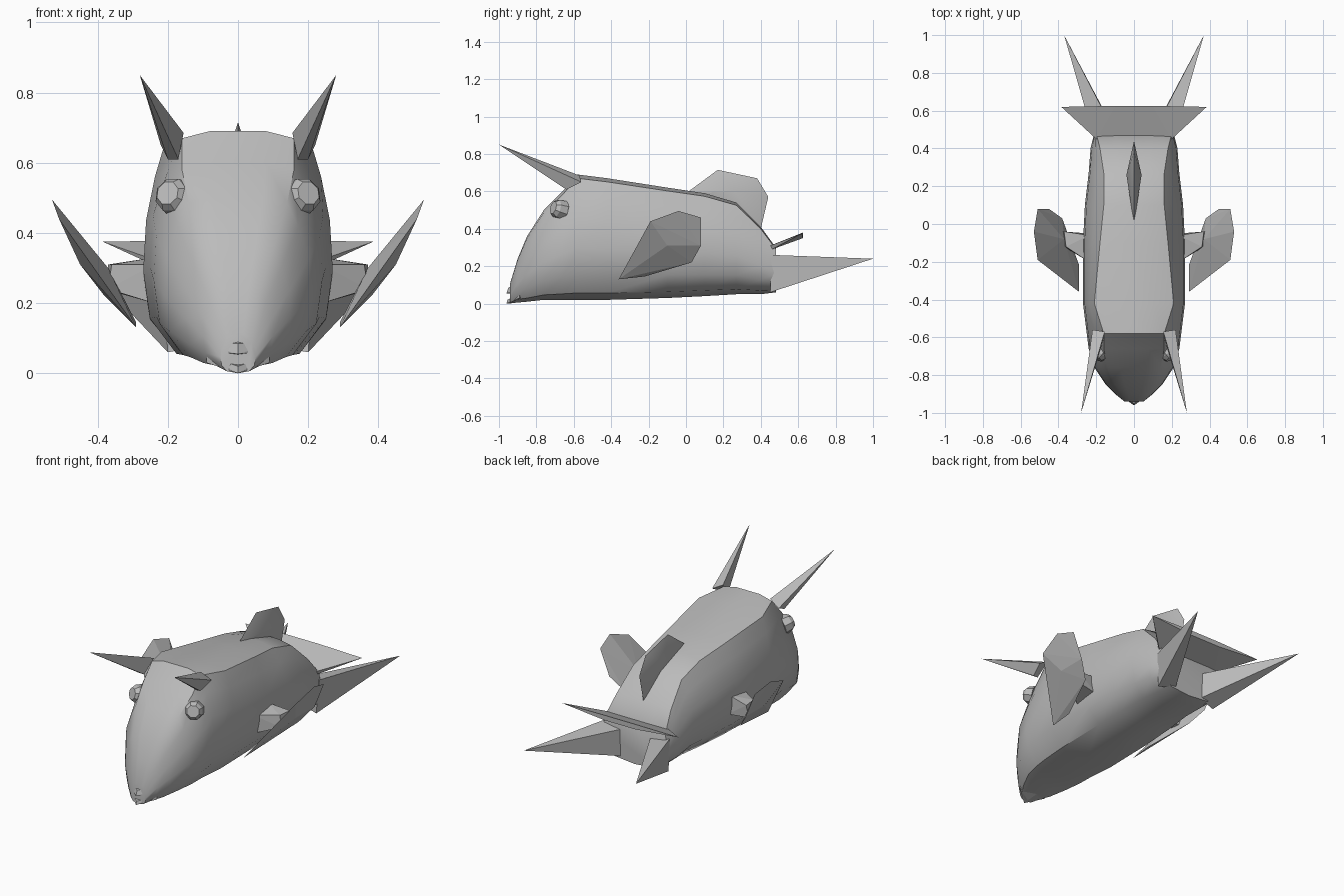
import bpy
import bmesh
from math import radians, sin, cos, tau
from mathutils import Vector

default_cube = bpy.data.objects.get("Cube")
if default_cube:
    bpy.data.objects.remove(default_cube, do_unlink=True)

# Single flat skin colour
skin = bpy.data.materials.new("plain_grey")
skin.use_nodes = True
skin_colour = (0.5, 0.5, 0.5, 1.0)
skin.diffuse_color = skin_colour
skin.node_tree.nodes["Principled BSDF"].inputs["Base Color"].default_value = skin_colour


def finish(bm, name, smooth_angle=None):
    """Turn a bmesh into a named object with the skin material."""
    bmesh.ops.recalc_face_normals(bm, faces=bm.faces)
    mesh = bpy.data.meshes.new(name)
    bm.to_mesh(mesh)
    bm.free()
    mesh.materials.append(skin)
    obj = bpy.data.objects.new(name, mesh)
    bpy.context.collection.objects.link(obj)
    if smooth_angle:
        bpy.ops.object.select_all(action="DESELECT")
        obj.select_set(True)
        bpy.context.view_layer.objects.active = obj
        bpy.ops.object.shade_smooth_by_angle(angle=radians(smooth_angle))
    return obj


def hull(name, points, smooth_angle=None):
    """Faceted solid wrapped around a few corner points."""
    bm = bmesh.new()
    for point in points:
        bm.verts.new(point)
    result = bmesh.ops.convex_hull(bm, input=bm.verts)
    loose = [v for v in result["geom_interior"] if isinstance(v, bmesh.types.BMVert)]
    bmesh.ops.delete(bm, geom=loose, context="VERTS")
    return finish(bm, name, smooth_angle)


def hull_pair(name, points, smooth_angle=None):
    """The same solid on the left (+x) and right (-x) sides."""
    for side, sign in (("left", 1), ("right", -1)):
        mirrored = [(sign * x, y, z) for x, y, z in points]
        hull(f"{side}_{name}", mirrored, smooth_angle)


def half_section(bottom, top, width, ridge):
    """Half of a body slice, from belly centre to back centre."""
    height = top - bottom
    shape = [
        (0, 0),
        (width * 0.65, 0.055),
        (width * 0.93, 0.21),
        (width, 0.42),
        (width * 0.97, 0.64),
        (ridge * 0.55 + width * 0.45, 0.83),
        (ridge, 0.97),
        (ridge * 0.5, 1.0),
        (0, 1.0),
    ]
    return [(x, bottom + height * f) for x, f in shape]


# Body lofted through slices: y, belly z, back z, half width, ridge half width
slices = [
    (-0.94, 0.0, 0.11, 0.05, 0.03),
    (-0.9, 0.01, 0.24, 0.1, 0.06),
    (-0.85, 0.01, 0.36, 0.15, 0.1),
    (-0.76, 0.02, 0.5, 0.21, 0.14),
    (-0.66, 0.02, 0.6, 0.24, 0.16),
    (-0.58, 0.02, 0.69, 0.25, 0.16),
    (-0.42, 0.02, 0.67, 0.27, 0.21),
    (-0.1, 0.03, 0.62, 0.27, 0.18),
    (0.1, 0.04, 0.59, 0.26, 0.16),
    (0.27, 0.05, 0.54, 0.24, 0.16),
    (0.4, 0.05, 0.41, 0.23, 0.18),
    (0.48, 0.06, 0.3, 0.21, 0.2),
]
bm = bmesh.new()
rings = []
for y, *sizes in slices:
    half = half_section(*sizes)
    loop = half + [(-x, z) for x, z in reversed(half[1:-1])]
    rings.append([bm.verts.new((x, y, z)) for x, z in loop])
count = len(rings[0])
for front, back in zip(rings, rings[1:]):
    for i in range(count):
        j = (i + 1) % count
        bm.faces.new((front[i], front[j], back[j], back[i]))
bm.faces.new(rings[0])
bm.faces.new(rings[-1])
finish(bm, "body", 40)

# Horns over the eyes
hull_pair("horn", [
    (0.155, -0.57, 0.685), (0.17, -0.64, 0.61), (0.2, -0.64, 0.61),
    (0.22, -0.56, 0.65), (0.28, -1.0, 0.85),
])

# Long spikes trailing from the lower rear corners
hull_pair("rear_spike", [
    (0.09, 0.47, 0.08), (0.2, 0.45, 0.06), (0.215, 0.46, 0.26),
    (0.1, 0.48, 0.24), (0.2, 0.53, 0.24), (0.37, 1.0, 0.24),
])

# Upright dorsal fin, thickest in the middle
hull("dorsal_fin", [
    (0, 0, 0.59), (0, 0.17, 0.715), (0, 0.38, 0.67), (0, 0.44, 0.57),
    (0, 0.4, 0.4), (0.04, 0.26, 0.6), (-0.04, 0.26, 0.6), (0, 0.1, 0.55),
], 25)

# Flat spreading tail fin
hull("tail_fin", [
    (sign * x, y, z) for sign in (1, -1) for x, y, z in (
        (0.2, 0.45, 0.31), (0.2, 0.46, 0.29), (0.385, 0.62, 0.375),
        (0.1, 0.625, 0.38), (0.1, 0.625, 0.35),
    )
])

# Side fins with a short root joining each to the body
hull_pair("pectoral_fin", [
    (0.29, -0.36, 0.13), (0.51, -0.19, 0.44), (0.53, -0.04, 0.495),
    (0.51, 0.08, 0.46), (0.45, 0.08, 0.31), (0.38, 0.03, 0.22),
    (0.29, -0.22, 0.145), (0.37, -0.08, 0.3), (0.45, -0.1, 0.31),
])
hull_pair("pectoral_root", [
    (0.24, -0.06, 0.33), (0.24, -0.2, 0.31), (0.24, -0.2, 0.2),
    (0.24, -0.05, 0.22), (0.37, -0.04, 0.31), (0.36, -0.12, 0.31),
    (0.37, -0.12, 0.24), (0.38, -0.04, 0.24),
])

# Eyes: low eight-sided bumps facing forward and outward
facing = Vector((0.45, -0.85, 0.25)).normalized()
across = facing.cross(Vector((0, 0, 1))).normalized()
upward = across.cross(facing)
eye_centre = Vector((0.185, -0.68, 0.505))
eye_points = []
for depth, radius in ((-0.03, 0.055), (0.015, 0.05), (0.035, 0.035)):
    for step in range(8):
        turn = tau * (step + 0.5) / 8
        rim = across * cos(turn) + upward * sin(turn)
        eye_points.append(tuple(eye_centre + facing * depth + rim * radius))
hull_pair("eye", eye_points)

# Lips forming a shallow V below the face
hull_pair("upper_lip", [
    (0, -0.96, 0.055), (0, -0.95, 0.085), (0.1, -0.89, 0.085),
    (0.1, -0.89, 0.065), (0, -0.87, 0.05), (0, -0.87, 0.12),
])
hull_pair("lower_lip", [
    (0, -0.96, 0.0), (0, -0.955, 0.02), (0.09, -0.89, 0.05),
    (0.09, -0.89, 0.03), (0, -0.85, 0.01), (0, -0.85, 0.05),
])
